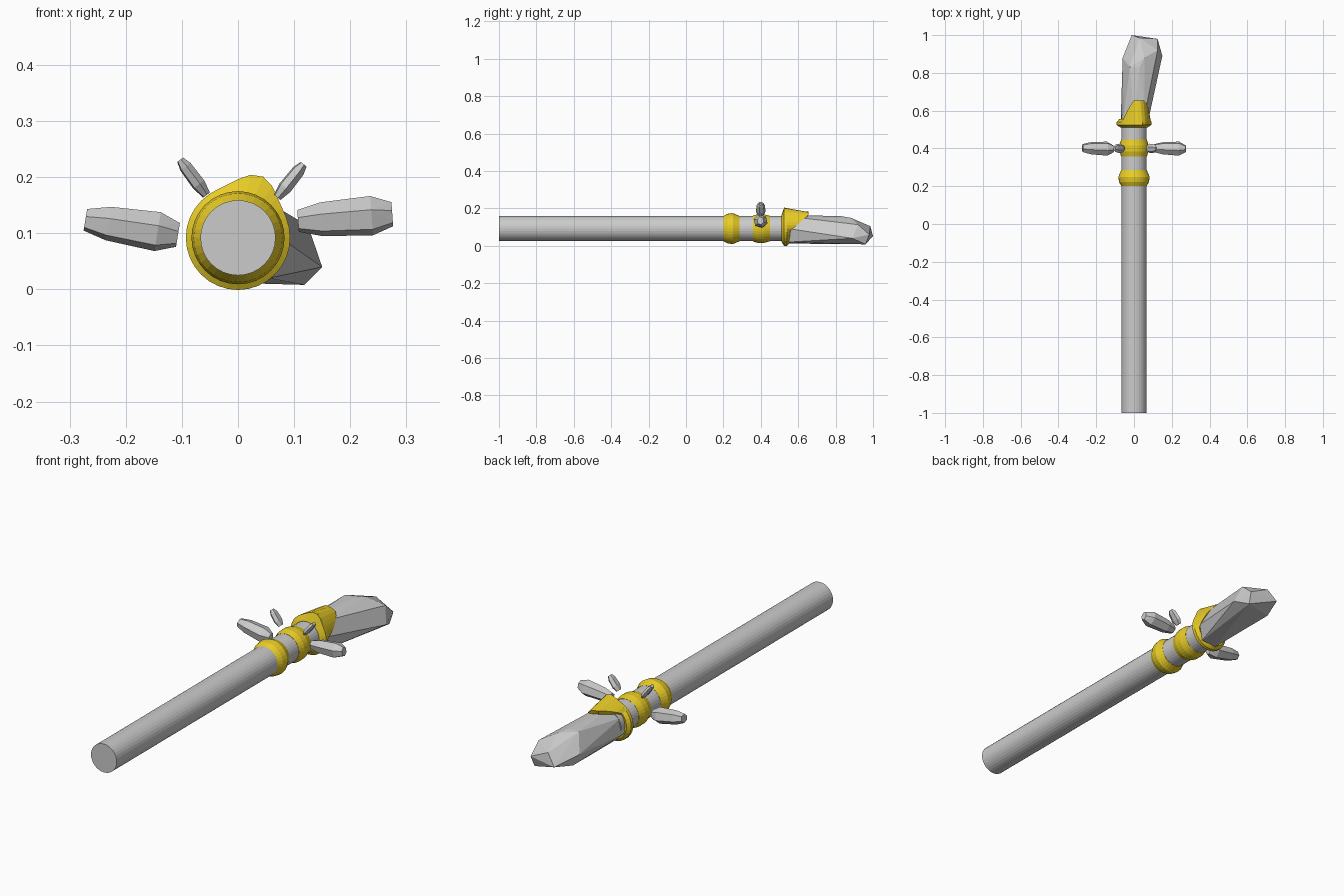
import bpy, bmesh, math
from mathutils import Vector

if "Cube" in bpy.data.objects:
    bpy.data.objects.remove(bpy.data.objects["Cube"])

SEG = 32
gold = bpy.data.materials.new("gold")
gold.diffuse_color = (0.80, 0.60, 0.02, 1)
gold.use_nodes = True
gold.node_tree.nodes["Principled BSDF"].inputs["Base Color"].default_value = gold.diffuse_color


def finish(bm, name, mat=None):
    bmesh.ops.recalc_face_normals(bm, faces=bm.faces)
    me = bpy.data.meshes.new(name)
    bm.to_mesh(me)
    bm.free()
    ob = bpy.data.objects.new(name, me)
    bpy.context.collection.objects.link(ob)
    if mat:
        me.materials.append(mat)
    return ob


def loft(name, rings, mat=None, zc=0.092):
    """Rings around the y axis: each is a function angle -> (y, radius)."""
    bm = bmesh.new()
    loops = []
    for ring in rings:
        loop = []
        for i in range(SEG):
            a = 2 * math.pi * i / SEG
            y, r = ring(a)
            loop.append(bm.verts.new((r * math.sin(a), y, zc + r * math.cos(a))))
        loops.append(loop)
    for l0, l1 in zip(loops, loops[1:]):
        for i in range(SEG):
            j = (i + 1) % SEG
            bm.faces.new((l0[i], l0[j], l1[j], l1[i]))
    bm.faces.new(loops[0])
    bm.faces.new(loops[-1])
    return finish(bm, name, mat)


def lathe(name, profile, mat=None):
    return loft(name, [lambda a, p=p: p for p in profile], mat)


def hull(name, pts):
    bm = bmesh.new()
    for p in pts:
        bm.verts.new(p)
    res = bmesh.ops.convex_hull(bm, input=bm.verts)
    junk = {g for g in res["geom_interior"] if isinstance(g, bmesh.types.BMVert)}
    bmesh.ops.delete(bm, geom=list(junk), context='VERTS')
    bmesh.ops.dissolve_limit(bm, angle_limit=math.radians(3),
                             verts=bm.verts, edges=bm.edges)
    return finish(bm, name)


def shard(name, p0, p1, stations, turn=0.0, sides=6):
    """Faceted crystal between two points; stations are (t, half y, half height)."""
    p0, p1 = Vector(p0), Vector(p1)
    side = Vector((0, 1, 0))
    up = (p1 - p0).normalized().cross(side)
    pts = []
    for t, ry, rz in stations:
        c = p0.lerp(p1, t)
        for i in range(sides):
            a = 2 * math.pi * i / sides + turn
            pts.append(c + side * ry * math.cos(a) + up * rz * math.sin(a))
    return hull(name, pts)


# Shaft and its two bands
lathe("shaft", [(-1, 0.067), (0.58, 0.067)])
lathe("lower_band", [(0.2, 0.067), (0.222, 0.079), (0.25, 0.083), (0.285, 0.068)], gold)
lathe("upper_band", [(0.357, 0.068), (0.385, 0.077), (0.415, 0.077), (0.448, 0.068)], gold)


# Collar with a raised tongue over the top of the blade
def tongue(a):
    d = math.degrees(a)
    d = d - 360 if d > 180 else d
    if d < 0:
        return max(0, 1 + d / 45)
    return 1 if d <= 38 else max(0, 1 - (d - 38) / 62)


def bump(a):
    return 0.025 * math.exp(-((math.degrees(a) - 20 + 180) % 360 - 180) ** 2 / 500)


loft("collar", [
    lambda a: (0.51, 0.070),
    lambda a: (0.525, 0.093 + bump(a)),
    lambda a: (0.54, 0.092 + bump(a) * 0.9),
    lambda a: (0.555 + 0.1 * tongue(a), 0.078 + 0.012 * tongue(a)),
    lambda a: (0.55 + 0.095 * tongue(a), 0.064),
    lambda a: (0.545, 0.060)], gold)

# Large blade crystal at the head
hull("blade_crystal", [
    (-.07, .555, .06), (-.055, .56, .13), (0, .57, .165), (.055, .57, .155),
    (.078, .56, .09), (.055, .55, .02), (-.02, .55, .012),
    (-.06, .88, .08), (-.022, .83, .158), (.03, .83, .158), (.055, .88, .15),
    (.125, .92, .113), (.15, .89, .04), (.118, .96, .008), (-.04, .9, .03),
    (-.012, 1.0, .052), (.03, .985, .105), (.125, .98, .06)])

# Floating side crystals
wide = [(0, .018, .022), (.22, .039, .036), (.75, .033, .031), (1, .022, .02)]
shard("left_crystal", (-.107, .398, .097), (-.272, .402, .124), wide, 0.3)
shard("right_crystal", (.275, .398, .134), (.107, .402, .122), wide, 0.3)

# Small floating shards
thin = [(0, .016, .008), (.3, .026, .013), (.8, .022, .012), (1, .012, .007)]
shard("left_shard", (-.056, .4, .168), (-.103, .4, .231), thin, 0.2)
shard("right_shard", (.07, .4, .164), (.117, .4, .223), thin, 0.2)
